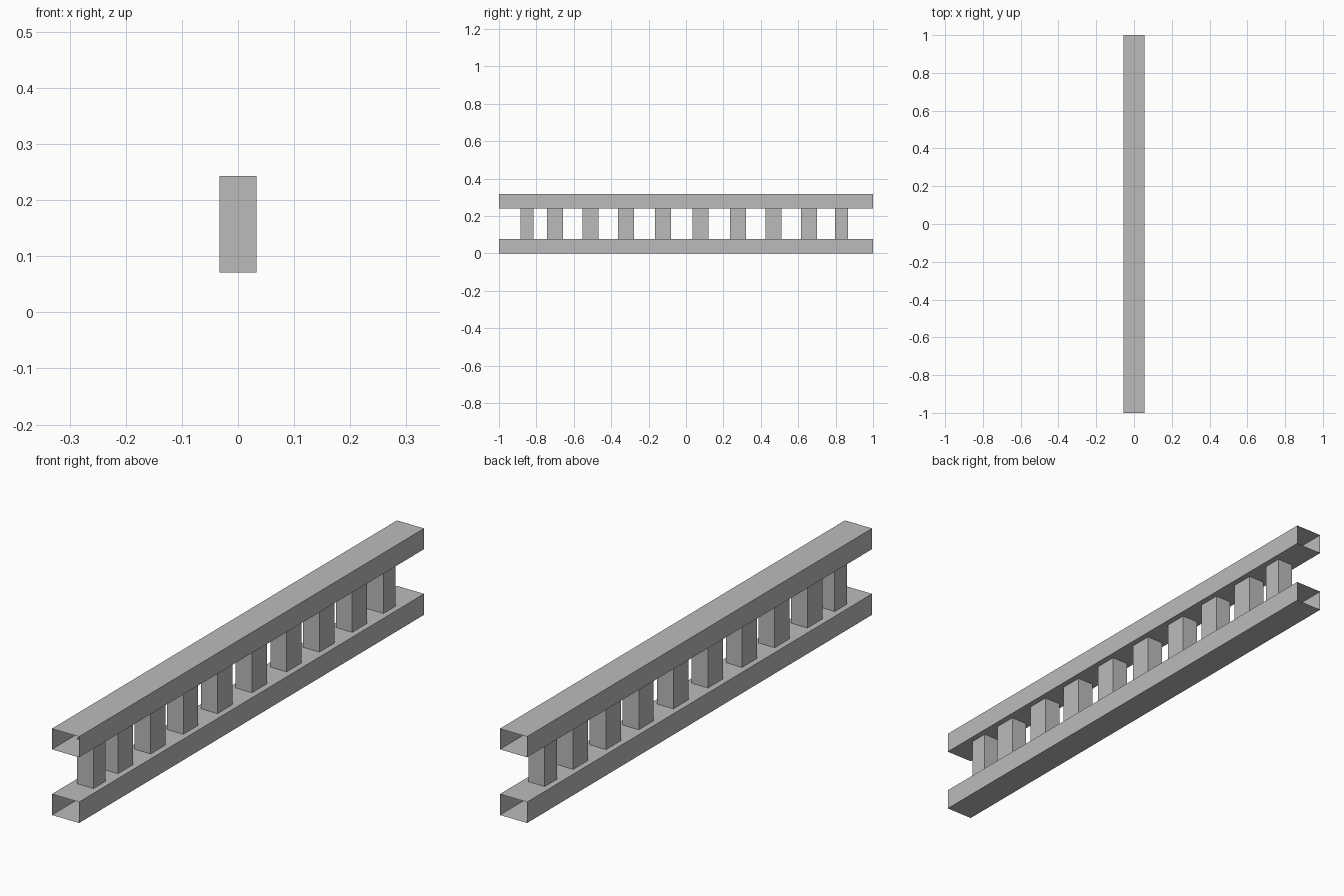
import bpy
import bmesh

cube = bpy.data.objects.get("Cube")
if cube:
    bpy.data.objects.remove(cube, do_unlink=True)

grey = bpy.data.materials.new("plain grey")
grey.use_nodes = True
COLOUR = (0.5, 0.5, 0.5, 1)
grey.diffuse_color = COLOUR
grey.node_tree.nodes["Principled BSDF"].inputs["Base Color"].default_value = COLOUR


def hollow_box(name, low, high, open_axis):
    """Thin-walled box, open at both ends along one axis."""
    bm = bmesh.new()
    bmesh.ops.create_cube(bm, size=1)
    bm.normal_update()
    ends = [f for f in bm.faces if abs(f.normal[open_axis]) > 0.9]
    bmesh.ops.delete(bm, geom=ends, context="FACES_ONLY")
    for v in bm.verts:
        v.co = [high[i] if v.co[i] > 0 else low[i] for i in range(3)]
    mesh = bpy.data.meshes.new(name)
    bm.to_mesh(mesh)
    bm.free()
    mesh.materials.append(grey)
    obj = bpy.data.objects.new(name, mesh)
    bpy.context.collection.objects.link(obj)
    return obj


# Long rails, open at the front and back
for name, bottom, top in (("lower_rail", 0, 0.077), ("upper_rail", 0.241, 0.317)):
    hollow_box(name, (-0.055, -1, bottom), (0.055, 1, top), 1)

# Upright posts between the rails: centre and width along the rails
END, MID = 0.07, 0.086
posts = [(-0.85, END), (-0.7, MID), (-0.51, MID), (-0.321, MID), (-0.123, MID),
         (0.077, MID), (0.278, MID), (0.468, MID), (0.658, MID), (0.831, END)]
for i, (y, width) in enumerate(posts, 1):
    hollow_box(f"post_{i}", (-0.033, y - width / 2, 0.071),
               (0.033, y + width / 2, 0.243), 2)
